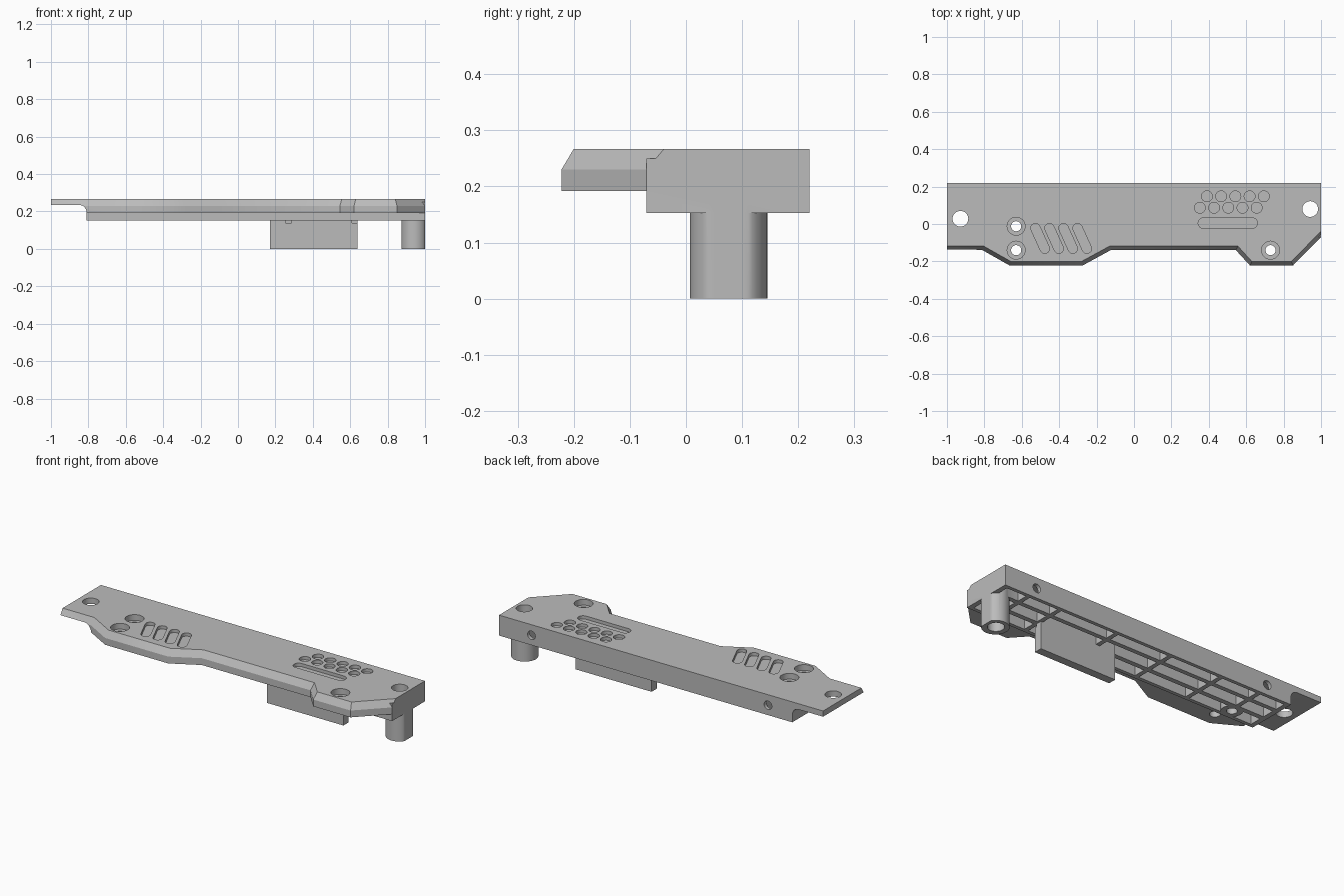
import bpy, bmesh, math
from mathutils import Vector

if "Cube" in bpy.data.objects:
    bpy.data.objects.remove(bpy.data.objects["Cube"])

grey = bpy.data.materials.new("plain_grey")
grey.diffuse_color = (0.5, 0.5, 0.5, 1)
grey.use_nodes = True
grey.node_tree.nodes["Principled BSDF"].inputs["Base Color"].default_value = grey.diffuse_color


def loft(bm, rings):
    """Closed solid through rings of matching points."""
    vs = [[bm.verts.new(p) for p in r] for r in rings]
    n = len(vs[0])
    for a, b in zip(vs, vs[1:]):
        for i in range(n):
            j = (i + 1) % n
            bm.faces.new((a[i], a[j], b[j], b[i]))
    bm.faces.new(vs[0][::-1])
    bm.faces.new(vs[-1])


def prism(bm, pts, z0, z1):
    loft(bm, [[(x, y, z) for x, y in pts] for z in (z0, z1)])


def box(bm, x0, x1, y0, y1, z0, z1):
    prism(bm, [(x0, y0), (x1, y0), (x1, y1), (x0, y1)], z0, z1)


def pill(a, b, r, n=12):
    """Outline of a slot from a to b with round ends."""
    ang = math.atan2(b[1] - a[1], b[0] - a[0])
    return [(c[0] + r * math.cos(ang + s + math.pi * i / n),
             c[1] + r * math.sin(ang + s + math.pi * i / n))
            for c, s in ((b, -math.pi / 2), (a, math.pi / 2)) for i in range(n + 1)]


def disc(x, y, r, n=32):
    return [(x + r * math.cos(2 * math.pi * i / n), y + r * math.sin(2 * math.pi * i / n))
            for i in range(n)]


def finish(bm, name):
    bmesh.ops.recalc_face_normals(bm, faces=bm.faces)
    me = bpy.data.meshes.new(name)
    bm.to_mesh(me)
    bm.free()
    me.materials.append(grey)
    ob = bpy.data.objects.new(name, me)
    bpy.context.collection.objects.link(ob)
    return ob


def combine(target, bm, op):
    """Boolean the solid in bm into the target, then remove it."""
    tool = finish(bm, "tool")
    m = target.modifiers.new("cut", 'BOOLEAN')
    m.operation, m.object, m.solver = op, tool, 'EXACT'
    m.use_self = True
    bpy.context.view_layer.objects.active = target
    bpy.ops.object.modifier_apply(modifier=m.name)
    bpy.data.objects.remove(tool)


TOP, SHOULDER, FLANGE, BASE, ROOF = 0.267, 0.23, 0.192, 0.153, 0.237

# Top slab with a bevelled front edge
front = [(-1, -.14), (-.81, -.14), (-.665, -.222), (-.275, -.222), (-.125, -.14),
         (.545, -.14), (.62, -.222), (.85, -.222), (1, -.07)]
inner = [(-1, -.118), (-.804, -.118), (-.659, -.2), (-.28, -.2), (-.13, -.118),
         (.555, -.118), (.63, -.2), (.841, -.2), (1, -.039)]
back = [(1, .22), (-1, .22)]
bm = bmesh.new()
loft(bm, [[(x, y, z) for x, y in ring + back]
          for ring, z in ((front, FLANGE), (front, SHOULDER), (inner, TOP))])
cover = finish(bm, "cover_plate")

# Deep body under the slab
bm = bmesh.new()
box(bm, -.81, 1, -.07, .22, BASE, .25)
combine(cover, bm, 'UNION')

# Thin left lip with a rounded underside
arc = [(-.85 + .04 * math.sin(t), .195 + .04 * math.cos(t))
       for t in (math.pi / 2 * i / 8 for i in range(9))]
prof = [(-1.1, .1), (-1.1, .235)] + arc + [(-.81, .1)]
bm = bmesh.new()
loft(bm, [[(x, y, z) for x, z in prof] for y in (-.4, .4)])
combine(cover, bm, 'DIFFERENCE')

# Hollow underside: pockets leave walls and ribs
bm = bmesh.new()
ribs = [-.795, -.62, -.38, -.06, .28, .64, .84, .985]
for x0, x1 in zip(ribs, ribs[1:]):
    for y0, y1 in ((-.05, .018), (.045, .115), (.14, .2)):
        box(bm, x0 + .012, x1 - .012, y0, y1, .1, ROOF)
combine(cover, bm, 'DIFFERENCE')

# Hanging plate
bm = bmesh.new()
box(bm, .17, .64, .015, .06, 0, .25)
combine(cover, bm, 'UNION')

# Corner post, flattened flush with the right end
bm = bmesh.new()
post = [(min(x, 1), y) for x, y in disc(.942, .076, .069, 48)]
prism(bm, post, 0, .25)
combine(cover, bm, 'UNION')

# Screw boss inside the body
bm = bmesh.new()
prism(bm, disc(-.63, -.012, .055), BASE, .25)
combine(cover, bm, 'UNION')

# Through holes
screws = [(-.63, -.012), (-.63, -.14), (.73, -.14)]
bm = bmesh.new()
for x, y, r in [(-.928, .028, .042), (.942, .08, .042)] + [(x, y, .027) for x, y in screws]:
    prism(bm, disc(x, y, r), -.1, .4)
combine(cover, bm, 'DIFFERENCE')

# Counterbores, grip slots and dimples in the top
bm = bmesh.new()
for x, y in screws:
    prism(bm, disc(x, y, .048), .235, .4)
for i in range(4):
    x = -.527 + .075 * i
    prism(bm, pill((x, -.022), (x + .05, -.132), .025), TOP - .018, .4)
for i in range(5):
    prism(bm, disc(.39 + .076 * i, .148, .029, 24), TOP - .018, .4)
    prism(bm, disc(.352 + .076 * i, .087, .029, 24), TOP - .018, .4)
prism(bm, pill((.371, .005), (.632, .005), .028), TOP - .018, .4)
combine(cover, bm, 'DIFFERENCE')

# Round holes in the back wall and small notches in the plate
bm = bmesh.new()
for x in (-.66, .8):
    loft(bm, [[(px, y, pz) for px, pz in disc(x, .208, .024, 24)] for y in (.17, .3)])
for x in (.27, .625):
    box(bm, x - .015, x + .015, .005, .025, .138, BASE)
combine(cover, bm, 'DIFFERENCE')

bpy.ops.object.select_all(action='DESELECT')
cover.select_set(True)
bpy.context.view_layer.objects.active = cover
bpy.ops.object.shade_smooth_by_angle(angle=math.radians(30))
